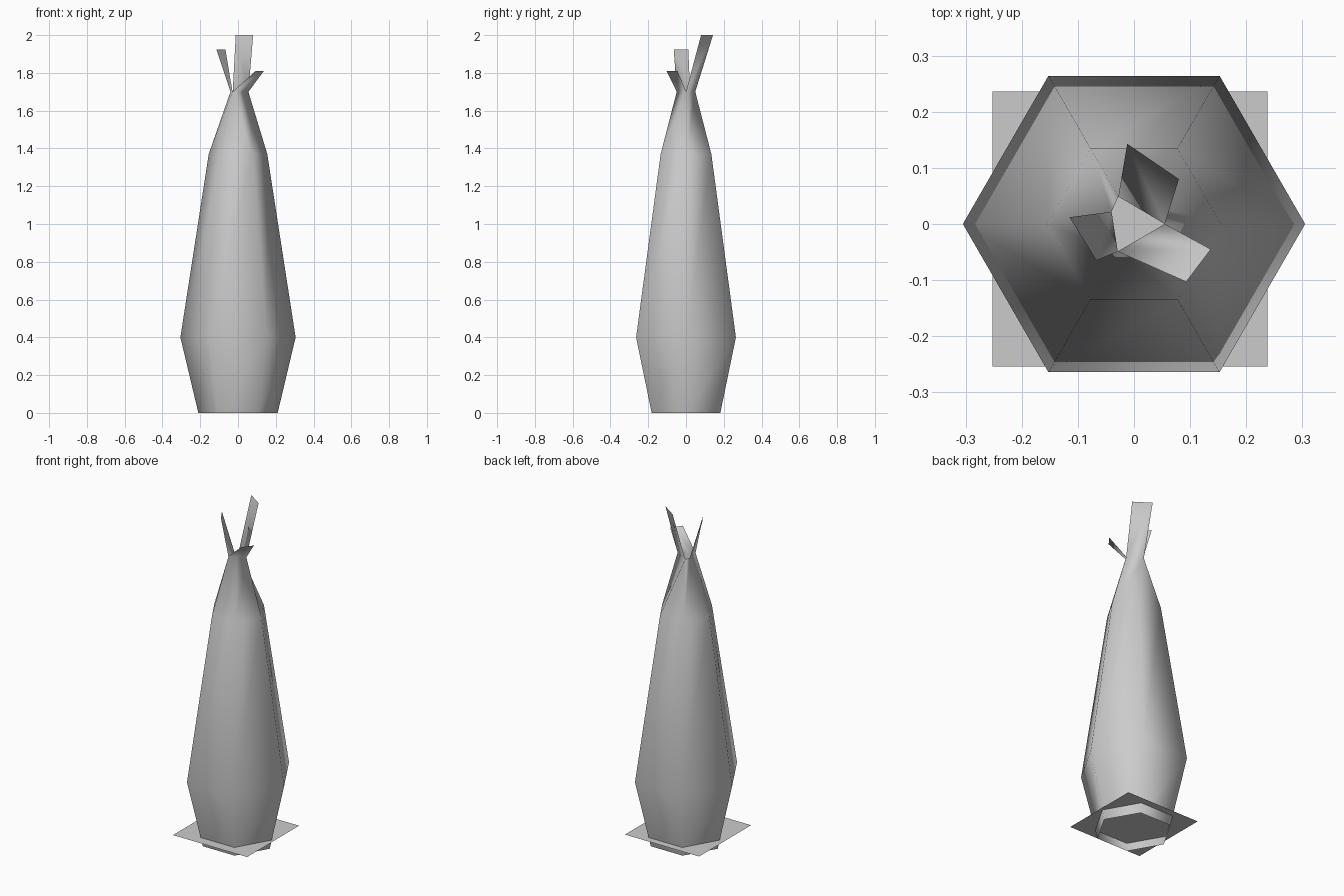
import bpy, bmesh
from math import cos, sin, radians

cube = bpy.data.objects.get("Cube")
if cube:
    bpy.data.objects.remove(cube)

grey = bpy.data.materials.new("plain grey")
grey.use_nodes = True
colour = (0.6, 0.6, 0.6, 1)
grey.diffuse_color = colour
grey.node_tree.nodes["Principled BSDF"].inputs["Base Color"].default_value = colour


def finish(bm, name, smooth):
    mesh = bpy.data.meshes.new(name)
    bm.to_mesh(mesh)
    bm.free()
    mesh.materials.append(grey)
    for poly in mesh.polygons:
        poly.use_smooth = smooth
    obj = bpy.data.objects.new(name, mesh)
    bpy.context.collection.objects.link(obj)
    return obj


# Six-sided hollow bulb, open at the base
bm = bmesh.new()
SIDES = 6
rings = []
for radius, z in [(0.21, 0), (0.305, 0.4), (0.155, 1.37)]:
    angles = [radians(360 / SIDES * i) for i in range(SIDES)]
    rings.append([bm.verts.new((radius * cos(a), radius * sin(a), z)) for a in angles])

# Narrow neck, where some of the sides pinch together
NECK_Z = 1.7
right, back, side, front = [bm.verts.new((x, y, NECK_Z)) for x, y in
                            [(0.055, 0), (-0.028, 0.049), (-0.04, 0.022), (-0.029, -0.049)]]
rings.append([right, back, back, side, front, front])

for low, high in zip(rings, rings[1:]):
    for i in range(SIDES):
        j = (i + 1) % SIDES
        corners = [low[i], low[j], high[j], high[i]]
        bm.faces.new(list(dict.fromkeys(corners)))

# Three cut leaves splaying out from the neck
leaves = [
    (right, back, (-0.012, 0.143), (0.08, 0.08), 2.0),
    (side, front, (-0.067, -0.065), (-0.115, 0.012), 1.925),
    (front, right, (0.137, -0.045), (0.093, -0.103), 1.81),
]
for a, b, tip_b, tip_a, z in leaves:
    bm.faces.new([a, b, bm.verts.new((*tip_b, z)), bm.verts.new((*tip_a, z))])
finish(bm, "bulb_with_leaves", True)

# Thin square ground sheet around the foot
bm = bmesh.new()
bmesh.ops.create_grid(bm, x_segments=1, y_segments=1, size=0.245)
sheet = finish(bm, "ground_sheet", False)
sheet.location = (-0.007, -0.009, 0.055)
